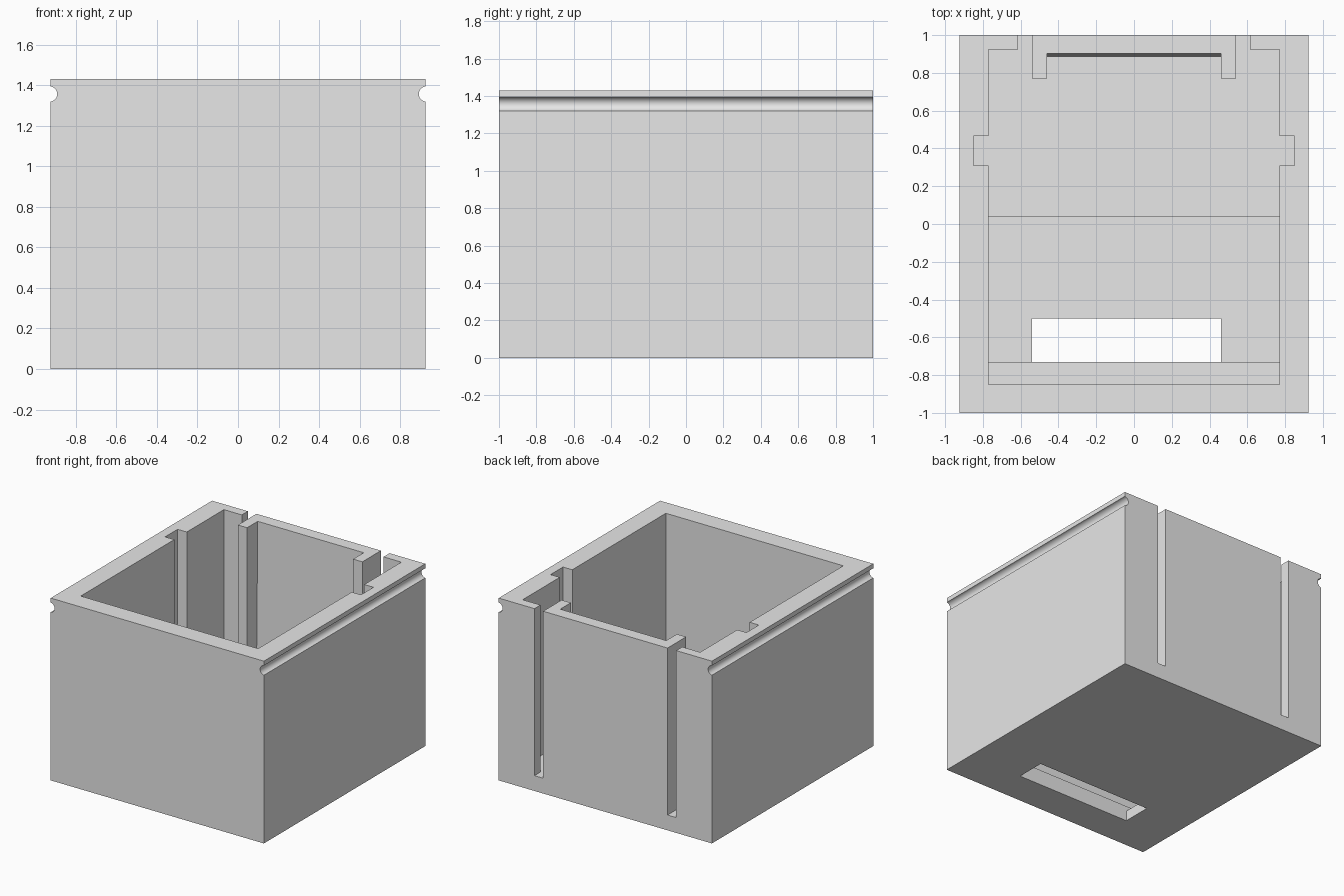
import bpy, bmesh, math
from mathutils import Vector

if "Cube" in bpy.data.objects:
    bpy.data.objects.remove(bpy.data.objects["Cube"], do_unlink=True)

W, D, H = 0.925, 1.0, 1.43      # half width, half depth, height
FLOOR, RECESS = 0.12, 0.08      # floor levels inside

grey = bpy.data.materials.new("plain grey")
grey.use_nodes = True
grey.diffuse_color = (0.8, 0.8, 0.8, 1)
grey.node_tree.nodes["Principled BSDF"].inputs["Base Color"].default_value = (0.8, 0.8, 0.8, 1)


def prism(name, points, sweep):
    """Extrude a closed loop of 3D points along the sweep vector."""
    bm = bmesh.new()
    face = bm.faces.new([bm.verts.new(p) for p in points])
    top = bmesh.ops.extrude_face_region(bm, geom=[face])["geom"]
    bmesh.ops.translate(bm, vec=Vector(sweep),
                        verts=[v for v in top if isinstance(v, bmesh.types.BMVert)])
    bmesh.ops.recalc_face_normals(bm, faces=bm.faces)
    mesh = bpy.data.meshes.new(name)
    bm.to_mesh(mesh)
    bm.free()
    mesh.materials.append(grey)
    obj = bpy.data.objects.new(name, mesh)
    bpy.context.collection.objects.link(obj)
    return obj


def box(name, x0, x1, y0, y1, z0, z1):
    loop = [(x0, y0, z0), (x1, y0, z0), (x1, y1, z0), (x0, y1, z0)]
    return prism(name, loop, (0, 0, z1 - z0))


def cut(target, cutter):
    cutter.hide_render = True
    mod = target.modifiers.new("cut", 'BOOLEAN')
    mod.operation, mod.solver, mod.object = 'DIFFERENCE', 'EXACT', cutter
    bpy.context.view_layer.objects.active = target
    bpy.ops.object.modifier_apply(modifier=mod.name)
    bpy.data.objects.remove(cutter, do_unlink=True)


# Outer block with a round groove along each side
r, gx, gz = 0.038, W + 0.005, 1.357
arc = []
for i in range(17):
    a = math.radians(262.4 - i * 164.8 / 16)
    arc.append((gx + r * math.cos(a), gz + r * math.sin(a)))
half = [(W, 0)] + arc + [(W, H)]
section = half + [(-x, z) for x, z in reversed(half)]
body = prism("open_box", [(x, -D, z) for x, z in section], (0, 2 * D, 0))

# Main cavity with side notches, back slots and the rails beside them
PANEL = 0.885
side = [(0.46, PANEL), (0.46, 0.77), (0.54, 0.77), (0.54, 1.1), (0.615, 1.1),
        (0.615, 0.925), (0.77, 0.925), (0.77, 0.465), (0.85, 0.465),
        (0.85, 0.31), (0.77, 0.31), (0.77, -0.85)]
outline = side + [(-x, y) for x, y in reversed(side)]
cavity = prism("cavity_cutter", [(x, y, FLOOR) for x, y in outline], (0, 0, H + 0.02 - FLOOR))
for v in cavity.data.vertices:      # back panel thins slightly toward the top
    if v.co.z > H and abs(v.co.y - PANEL) < 0.001:
        v.co.y += 0.017
cut(body, cavity)

# Shallow floor recess and the outlet through the bottom
cut(body, box("recess_cutter", -0.77, 0.77, -0.73, 0.04, RECESS, 0.3))
cut(body, box("outlet_cutter", -0.54, 0.46, -0.73, -0.5, -0.1, 0.3))

# Smooth grooves, sharp edges elsewhere
bpy.ops.object.select_all(action='DESELECT')
body.select_set(True)
bpy.context.view_layer.objects.active = body
bpy.ops.object.shade_smooth_by_angle(angle=math.radians(30))
